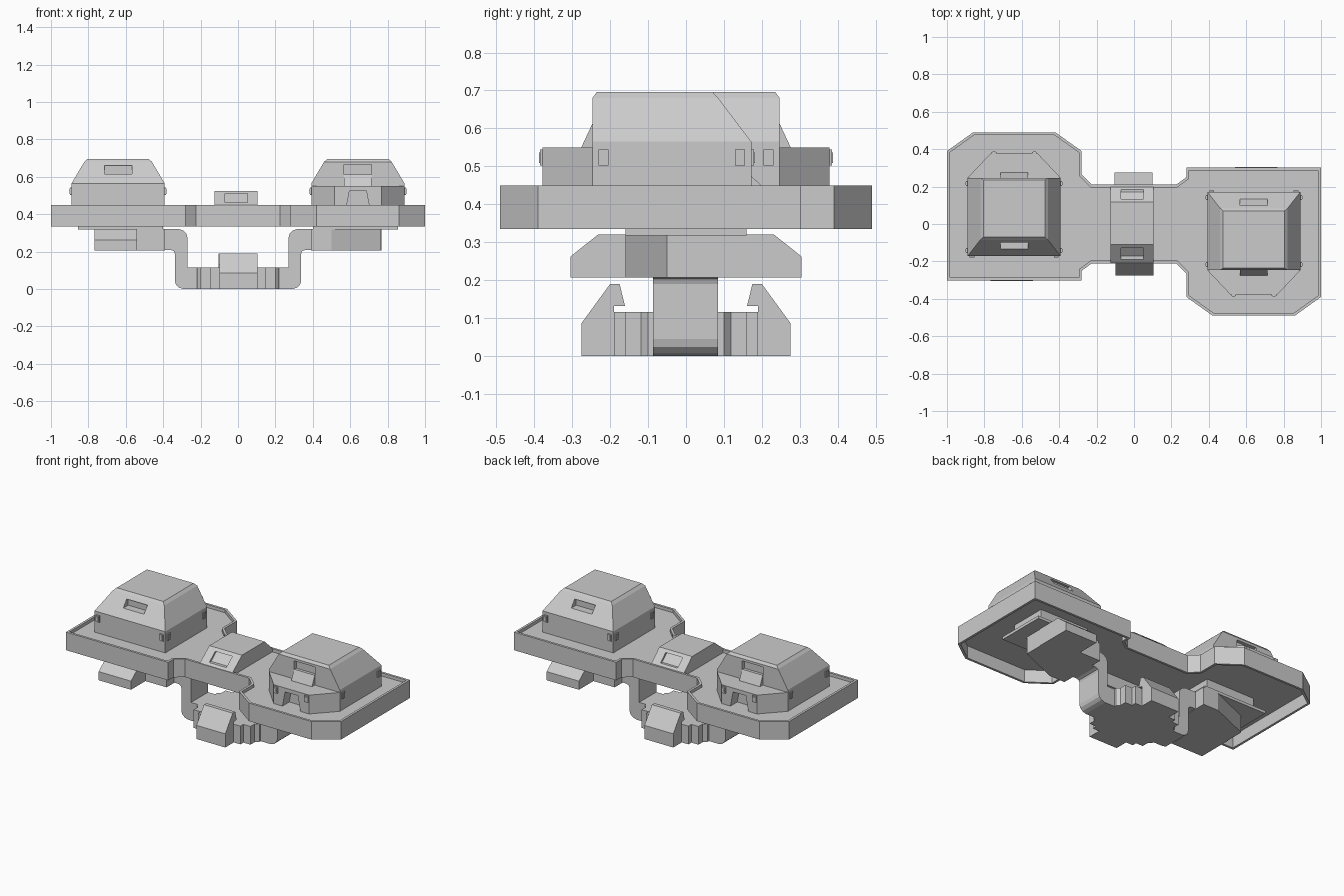
import bpy, bmesh
from math import pi

if "Cube" in bpy.data.objects:
    bpy.data.objects.remove(bpy.data.objects["Cube"])


def make(name, bm):
    bmesh.ops.recalc_face_normals(bm, faces=bm.faces[:])
    me = bpy.data.meshes.new(name)
    bm.to_mesh(me)
    bm.free()
    ob = bpy.data.objects.new(name, me)
    bpy.context.collection.objects.link(ob)
    return ob


def loft(name, rings):
    """Skin a list of equal-length closed rings and cap both ends."""
    bm = bmesh.new()
    vs = [[bm.verts.new(p) for p in r] for r in rings]
    n = len(vs[0])
    for a, b in zip(vs, vs[1:]):
        for i in range(n):
            j = (i + 1) % n
            bm.faces.new((a[i], a[j], b[j], b[i]))
    bm.faces.new(vs[0])
    bm.faces.new(vs[-1])
    return make(name, bm)


def prism(name, pts, axis, lo, hi):
    """Extrude a 2D profile along x, y or z."""
    def at(p, t):
        a, b = p
        return {'x': (t, a, b), 'y': (a, t, b), 'z': (a, b, t)}[axis]
    return loft(name, [[at(p, t) for p in pts] for t in (lo, hi)])


def box(name, x0, x1, y0, y1, z0, z1):
    return prism(name, [(x0, y0), (x1, y0), (x1, y1), (x0, y1)], 'z', z0, z1)


def cut(ob, cutter):
    """Subtract the cutter, bake the result and remove the cutter."""
    m = ob.modifiers.new('cut', 'BOOLEAN')
    m.operation, m.solver, m.object = 'DIFFERENCE', 'EXACT', cutter
    cutter.hide_render = True
    dg = bpy.context.evaluated_depsgraph_get()
    me = bpy.data.meshes.new_from_object(ob.evaluated_get(dg))
    ob.modifiers.clear()
    ob.data = me
    bpy.data.objects.remove(cutter)


def twin(ob):
    """Second copy turned half a circle about the centre."""
    c = ob.copy()
    c.name = ob.name + '_opposite'
    c.rotation_euler.z = pi
    bpy.context.collection.objects.link(c)


# Platform: half outline, completed by half-turn symmetry, hollowed top and bottom
half = [(-.28, -.25), (-.28, -.302), (-1, -.302), (-1, .39), (-.86, .49),
        (-.42, .49), (-.28, .39), (-.28, .265), (-.225, .21), (.225, .21)]
outline = half + [(-x, -y) for x, y in half]
bm = bmesh.new()
lo = [bm.verts.new((x, y, .335)) for x, y in outline]
hi = [bm.verts.new((x, y, .45)) for x, y in outline]
for i in range(len(lo)):
    j = (i + 1) % len(lo)
    bm.faces.new((lo[i], lo[j], hi[j], hi[i]))
caps = [(bm.faces.new(hi), -.02), (bm.faces.new(lo), .08)]
bmesh.ops.recalc_face_normals(bm, faces=bm.faces[:])
for f, dz in caps:
    bmesh.ops.inset_region(bm, faces=[f], thickness=.015, use_even_offset=True)
    ring = [v.co.copy() for v in f.verts]
    walls = bmesh.ops.extrude_discrete_faces(bm, faces=[f])['faces']
    bmesh.ops.translate(bm, verts=walls[0].verts[:], vec=(0, 0, dz))
bmesh.ops.remove_doubles(bm, verts=bm.verts[:], dist=.0001)
make('platform', bm)


# Cabin: box with sloped roof, bevelled top edge and two slot windows
def rect(x0, x1, y0, y1, z):
    return [(x0, y0, z), (x1, y0, z), (x1, y1, z), (x0, y1, z)]


CX = -.641
cabin = loft('cabin', [rect(-.89, -.392, -.172, .247, .425),
                       rect(-.89, -.392, -.172, .247, .565),
                       rect(-.822, -.46, -.085, .247, .68),
                       rect(-.805, -.477, -.07, .235, .696)])
cut(cabin, box('front_slot_cutter', CX - .073, CX + .073, -.25, -.085, .615, .66))
cut(cabin, box('rear_slot_cutter', CX - .073, CX + .073, .225, .3, .61, .665))
twin(cabin)

# Faceted annex behind the cabin, with a tapered doorway
annex = prism('cabin_annex', [(-.89, .2), (-.89, .247), (-.766, .378), (-.516, .378),
                              (-.392, .247), (-.392, .2)], 'z', .425, .55)
cut(annex, prism('door_cutter', [(CX - .065, .42), (CX + .065, .42),
                                 (CX + .045, .525), (CX - .045, .525)], 'y', .31, .42))
twin(annex)
twin(prism('window_ledge', [(.24, .545), (.275, .545), (.275, .552), (.247, .612), (.24, .612)],
           'x', CX - .073, CX + .073))

# Small latches around each cabin
for k, (x, y, along_x) in enumerate([(-.89, .217, 0), (-.89, -.142, 0), (-.392, .217, 0),
                                     (-.392, -.142, 0), (CX - .225, -.172, 1),
                                     (CX + .225, -.172, 1), (CX - .108, .378, 1),
                                     (CX + .108, .378, 1)]):
    for nm, w, d, h in (('latch', .013, .007, .021), ('latch_knob', .008, .01, .014)):
        wx, wy = (w, d) if along_x else (d, w)
        twin(box(f'{nm}_{k}', x - wx, x + wx, y - wy, y + wy, .523 - h, .523 + h))

# Saddle cover in the middle of the platform
saddle = prism('saddle_cover', [(-.205, .42), (.198, .42), (.198, .45), (.118, .525),
                                (-.11, .525), (-.205, .45)], 'x', -.125, .105)
for s in (-1, 1):
    cut(saddle, prism('panel_cutter', [(s * .26, .462), (s * .17, .462),
                                       (s * .11, .51), (s * .26, .51)], 'x', -.07, .05))

# Hanging U bracket with rounded bends
arm = [(.29, 0), (.315, .008), (.332, .024), (.338, .045), (.338, .19), (.343, .203),
       (.36, .21), (.5, .21), (.5, .322), (.32, .322), (.295, .314), (.277, .298),
       (.27, .275), (.27, .115)]
prism('hanging_bracket', arm + [(-x, z) for x, z in reversed(arm)], 'y', -.087, .085)

# Bracket hub and its two hooked clamps
hub = [(.22, .1), (.2, .118), (.2, .16), (.15, .16), (.15, .19)]
quarter = hub + [(-x, y) for x, y in reversed(hub)]
prism('bracket_hub', quarter + [(-x, -y) for x, y in quarter], 'z', 0, .116)
twin(prism('hooked_clamp', [(-.15, 0), (-.275, 0), (-.275, .087), (-.2, .19), (-.175, .19),
                            (-.161, .132), (-.19, .132), (-.19, .11), (-.15, .11)],
           'x', -.1, .103))

# Mounts under each end: slanted block, chamfered hook, plate and pad
twin(prism('mount_block', [(.39, -.16), (.5, -.16), (.765, -.05), (.765, .1), (.7, .16),
                           (.39, .16)], 'z', .207, .322))
twin(prism('mount_hook', [(.07, .207), (.305, .207), (.305, .262), (.232, .32), (.07, .32)],
           'x', .54, .768))
twin(box('mount_plate', .4, .855, -.16, .16, .318, .336))
twin(box('mount_pad', .45, .8, -.12, .12, .33, .42))
